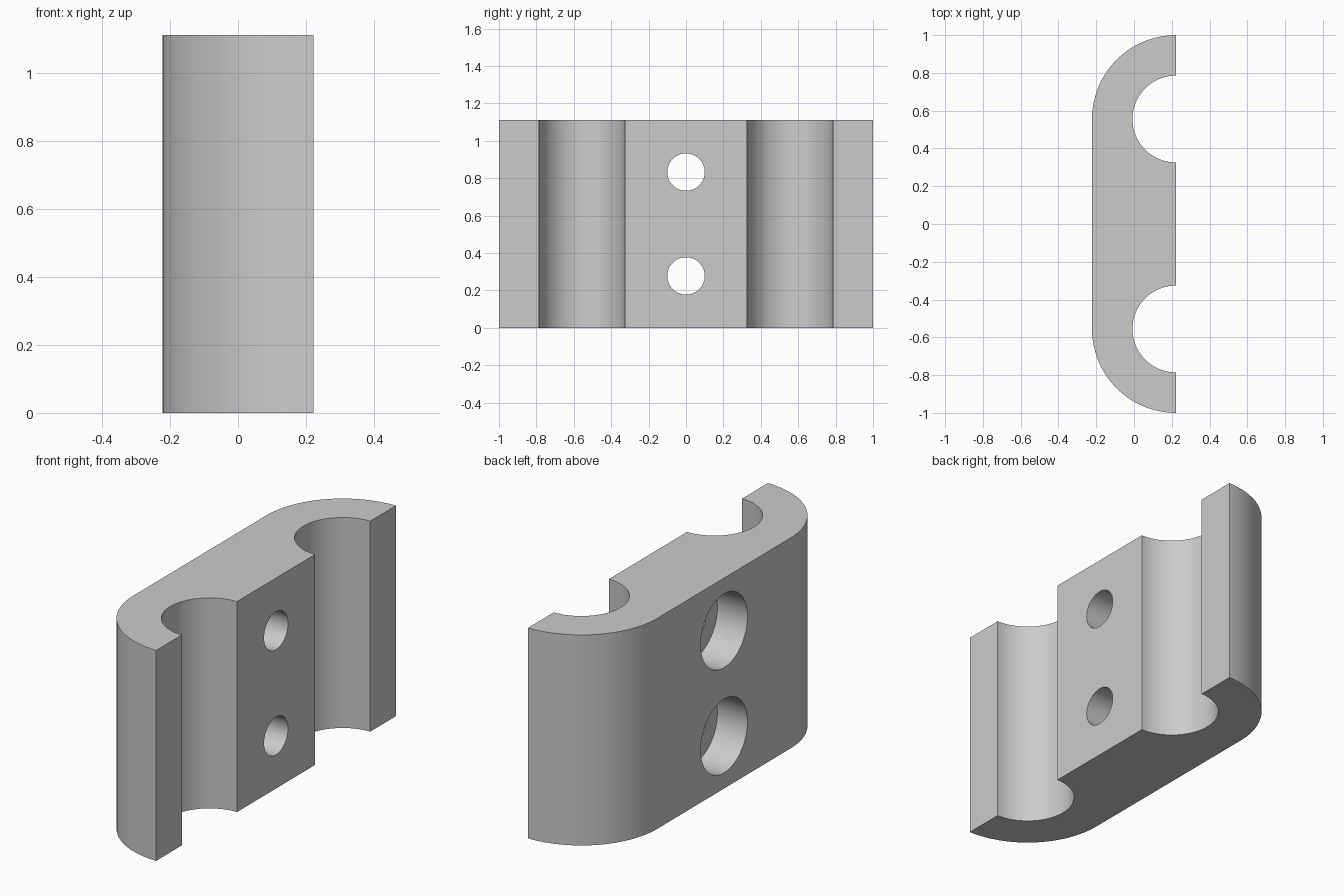
import bpy, bmesh, math

if "Cube" in bpy.data.objects:
    bpy.data.objects.remove(bpy.data.objects["Cube"])

HALF_X, HEIGHT = 0.222, 1.111
PIPE_Y, OUTER_R, PIPE_R = 0.5556, 0.4444, 0.23
HOLE_R, HEAD_R, HEAD_DEPTH = 0.10, 0.195, 0.175


def arc(cy, r, a0, a1, n):
    """Points of an arc centred on the open face."""
    return [(HALF_X + r * math.cos(math.radians(a0 + (a1 - a0) * i / n)),
             cy + r * math.sin(math.radians(a0 + (a1 - a0) * i / n)))
            for i in range(n + 1)]


def make_object(name, bm):
    bmesh.ops.recalc_face_normals(bm, faces=bm.faces)
    mesh = bpy.data.meshes.new(name)
    bm.to_mesh(mesh)
    bm.free()
    obj = bpy.data.objects.new(name, mesh)
    bpy.context.collection.objects.link(obj)
    return obj


# clamp body: rounded outline with two half-round pipe channels
outline = (arc(PIPE_Y, OUTER_R, 90, 180, 24)
           + arc(-PIPE_Y, OUTER_R, 180, 270, 24)
           + arc(-PIPE_Y, PIPE_R, 270, 90, 40)
           + arc(PIPE_Y, PIPE_R, 270, 90, 40))
bm = bmesh.new()
base = bm.faces.new([bm.verts.new((x, y, 0)) for x, y in outline])
top = bmesh.ops.extrude_face_region(bm, geom=[base])
bmesh.ops.translate(bm, vec=(0, 0, HEIGHT),
                    verts=[v for v in top["geom"] if isinstance(v, bmesh.types.BMVert)])
body = make_object("clamp_body", bm)

grey = bpy.data.materials.new("light grey")
grey.diffuse_color = (0.6, 0.6, 0.6, 1)
grey.use_nodes = True
grey.node_tree.nodes["Principled BSDF"].inputs["Base Color"].default_value = grey.diffuse_color
body.data.materials.append(grey)


# counterbored screw holes, wide on the closed side
def screw_cutter(z, n=48):
    floor = -HALF_X + HEAD_DEPTH
    steps = [(-0.4, HEAD_R), (floor, HEAD_R), (floor, HOLE_R), (0.4, HOLE_R)]
    bm = bmesh.new()
    rings = [[bm.verts.new((x, r * math.cos(2 * math.pi * i / n),
                            z + r * math.sin(2 * math.pi * i / n)))
              for i in range(n)] for x, r in steps]
    for a, b in zip(rings, rings[1:]):
        for i in range(n):
            j = (i + 1) % n
            bm.faces.new((a[i], a[j], b[j], b[i]))
    bm.faces.new(rings[0])
    bm.faces.new(rings[-1])
    cutter = make_object("screw_hole_cutter", bm)
    cutter.data.materials.append(grey)
    cutter.hide_render = True
    return cutter


bpy.context.view_layer.objects.active = body
body.select_set(True)
for z in (HEIGHT * 0.25, HEIGHT * 0.75):
    cutter = screw_cutter(z)
    mod = body.modifiers.new("screw_hole", 'BOOLEAN')
    mod.operation = 'DIFFERENCE'
    mod.solver = 'EXACT'
    mod.object = cutter
    bpy.ops.object.modifier_apply(modifier=mod.name)
    bpy.data.objects.remove(cutter)

bpy.ops.object.shade_smooth_by_angle(angle=math.radians(30))
